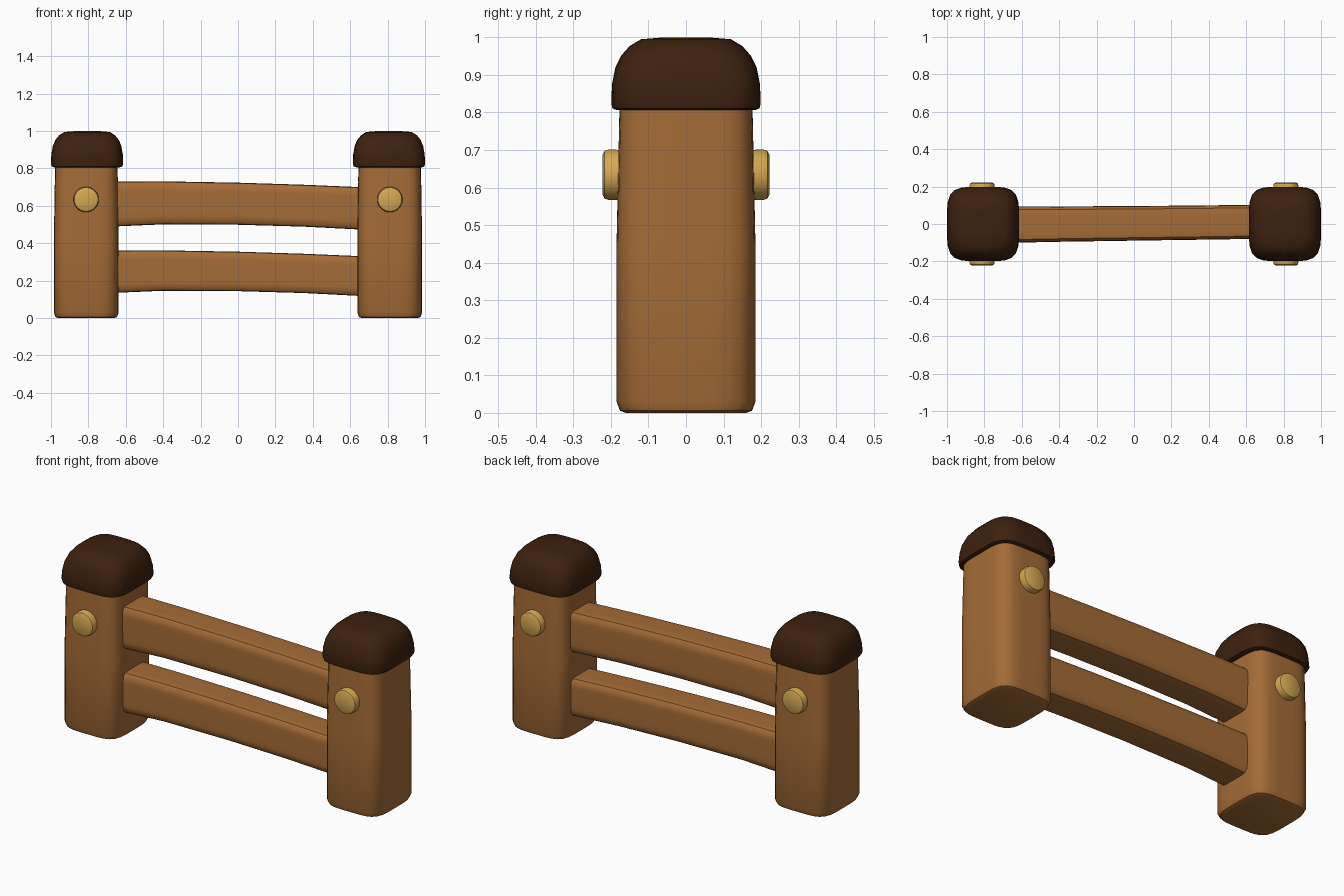
import bpy, bmesh, math
from mathutils import Vector

if "Cube" in bpy.data.objects:
    bpy.data.objects.remove(bpy.data.objects["Cube"])


def material(name, rgb):
    m = bpy.data.materials.new(name)
    m.diffuse_color = (*rgb, 1)
    m.use_nodes = True
    m.node_tree.nodes["Principled BSDF"].inputs["Base Color"].default_value = m.diffuse_color
    return m


WOOD = material("warm wood", (0.38, 0.15, 0.038))
DARK = material("dark brown", (0.047, 0.015, 0.0045))
GOLD = material("golden peg", (0.66, 0.39, 0.085))


def ring(a, b, n, count):
    """Superellipse outline; a larger n gives squarer corners."""
    pts = []
    for i in range(count):
        t = 2 * math.pi * (i + 0.5) / count
        c, s = math.cos(t), math.sin(t)
        r = (abs(c) ** n + abs(s) ** n) ** (-1 / n)
        pts.append((a * r * c, b * r * s))
    return pts


def loft(name, rings, mat, angle=40):
    """Skin a list of closed point rings and cap both ends."""
    bm = bmesh.new()
    loops = [[bm.verts.new(p) for p in r] for r in rings]
    for lo, hi in zip(loops, loops[1:]):
        for i in range(len(lo)):
            j = (i + 1) % len(lo)
            bm.faces.new((lo[i], lo[j], hi[j], hi[i]))
    bm.faces.new(loops[0])
    bm.faces.new(loops[-1])
    bmesh.ops.recalc_face_normals(bm, faces=bm.faces)
    me = bpy.data.meshes.new(name)
    bm.to_mesh(me)
    bm.free()
    me.materials.append(mat)
    ob = bpy.data.objects.new(name, me)
    bpy.context.collection.objects.link(ob)
    bpy.ops.object.select_all(action='DESELECT')
    ob.select_set(True)
    bpy.context.view_layer.objects.active = ob
    bpy.ops.object.shade_smooth_by_angle(angle=math.radians(angle))
    return ob


# (half x, half y, z, squareness)
POST = [(.150, .160, .0, 4.5), (.165, .176, .006, 4.5), (.173, .185, .03, 4.8),
        (.173, .185, .45, 4.8), (.167, .177, .82, 4.8)]
CAP = [(.176, .184, .806, 4.5), (.189, .196, .811, 4.5), (.193, .199, .825, 4.5),
       (.191, .197, .875, 4.2), (.183, .188, .92, 4), (.170, .172, .952, 3.7),
       (.150, .150, .977, 3.5), (.122, .120, .995, 3.4), (.06, .06, 1.0, 3)]
# (radius, distance from the centre plane)
PEG = [(.066, .15), (.068, .205), (.064, .217), (.054, .222)]

for side, s in (("left", -1), ("right", 1)):
    # post and domed cap
    for part, rows, mat, cx in (("post", POST, WOOD, .811), ("cap", CAP, DARK, .807)):
        loft(f"{side}_{part}",
             [[(s * cx + x, y, z) for x, y in ring(a, b, n, 40)] for a, b, z, n in rows], mat)
    # pegs on the front and back faces
    for face, f in (("front", -1), ("back", 1)):
        loft(f"{side}_{face}_peg",
             [[(s * .812 + x, f * d, .634 + z) for x, z in ring(r, r, 2, 24)]
              for r, d in PEG], GOLD)


# slightly bowed rails: (x, y min, y max, bottom offset, top offset)
RAIL = [(-.68, -.101, .095, -.008, .004), (-.4, -.095, .094, .004, .004),
        (0, -.089, .096, .002, -.003), (.35, -.084, .099, -.008, -.014),
        (.68, -.079, .103, -.025, -.028)]
for name, bottom, top in (("upper_rail", .497, .727), ("lower_rail", .142, .358)):
    rings = []
    for x, y0, y1, db, dt in RAIL:
        z0, z1 = bottom + db, top + dt
        rings.append([(x, (y0 + y1) / 2 + y, (z0 + z1) / 2 + z)
                      for y, z in ring((y1 - y0) / 2, (z1 - z0) / 2, 8, 40)])
    loft(name, rings, WOOD)
